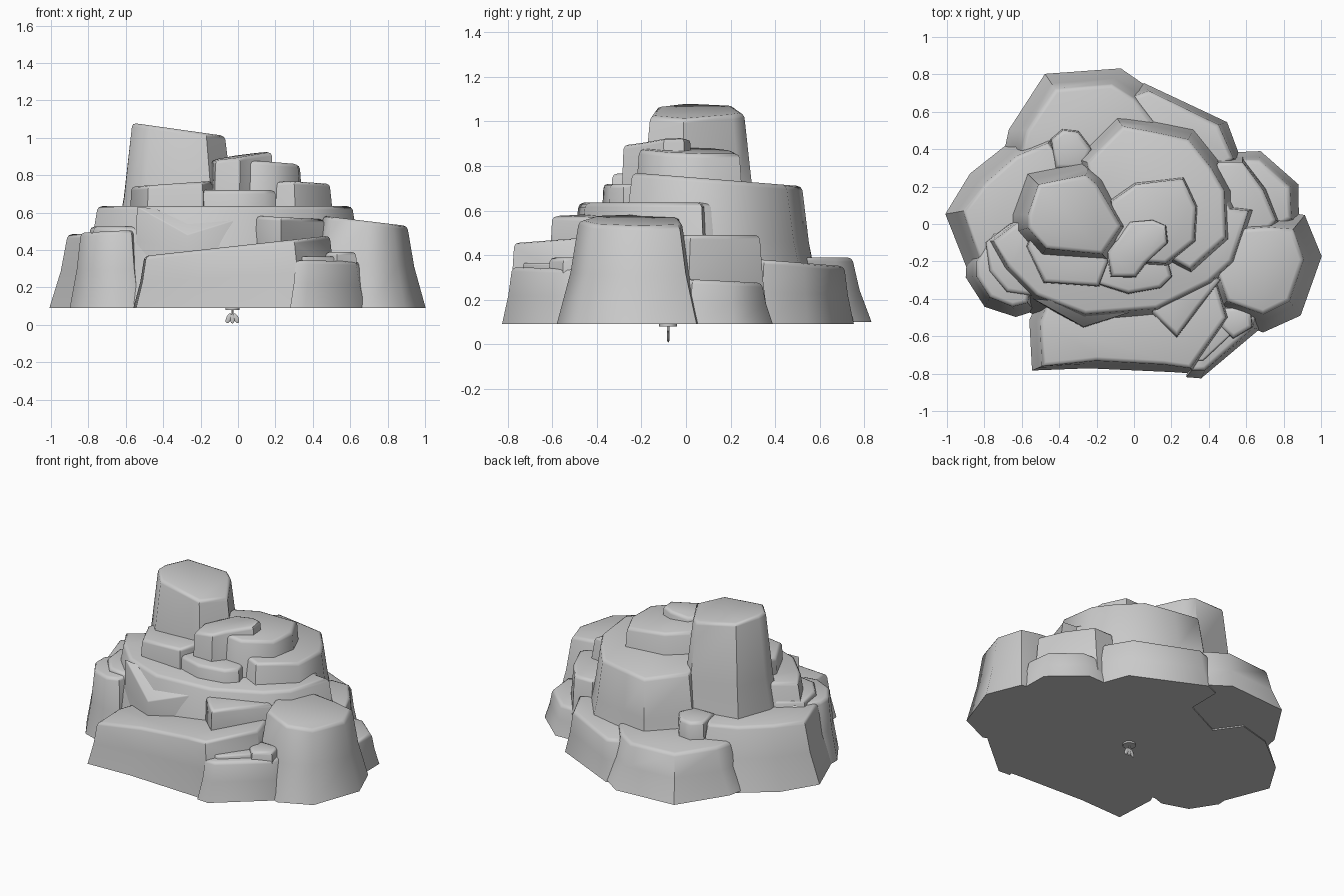
import bpy
import bmesh
import math
from mathutils import Vector

default_cube = bpy.data.objects.get("Cube")
if default_cube:
    bpy.data.objects.remove(default_cube, do_unlink=True)

stone = bpy.data.materials.new("stone grey")
stone.use_nodes = True
stone.diffuse_color = (0.6, 0.6, 0.6, 1)
stone.node_tree.nodes["Principled BSDF"].inputs["Base Color"].default_value = stone.diffuse_color

GROUND = 0.09   # underside of the outer boulders
BURIED = 0.28   # underside of the boulders stacked inside


def finish(obj, angle=48):
    obj.data.materials.append(stone)
    bpy.ops.object.select_all(action="DESELECT")
    obj.select_set(True)
    bpy.context.view_layer.objects.active = obj
    bpy.ops.object.shade_smooth_by_angle(angle=math.radians(angle))


def rock(name, top, height, flare=0.05, tilt=(0, 0), bottom=GROUND, worn_rim=0.02):
    """Boulder with a tilted, softly worn top whose walls spread outwards towards the foot."""
    centre = sum((Vector(p) for p in top), Vector((0, 0))) / len(top)
    bm = bmesh.new()
    rings = []
    for drop, spread in ((0, 0), (0.5, 0.38), (1, 1)):
        ring = []
        for p in top:
            offset = Vector(p) - centre
            spot = Vector(p) + offset.normalized() * flare * spread
            z = height + offset.x * tilt[0] + offset.y * tilt[1]
            ring.append(bm.verts.new((spot.x, spot.y, z + (bottom - z) * drop)))
        rings.append(ring)
    lid = bm.faces.new(rings[0])
    bm.faces.new(rings[-1][::-1])
    count = len(top)
    for upper, lower in zip(rings, rings[1:]):
        for i in range(count):
            j = (i + 1) % count
            bm.faces.new((upper[i], lower[i], lower[j], upper[j]))
    bmesh.ops.recalc_face_normals(bm, faces=bm.faces)
    bmesh.ops.bevel(bm, geom=list(lid.edges), offset=worn_rim, segments=2, profile=0.5, affect="EDGES")
    mesh = bpy.data.meshes.new(name)
    bm.to_mesh(mesh)
    bm.free()
    obj = bpy.data.objects.new(name, mesh)
    bpy.context.collection.objects.link(obj)
    finish(obj)


# Outer ring of boulders
rock("back_boulder", [(-.6, .4), (-.57, .5), (-.42, .72), (-.12, .745), (0, .67), (.15, .48), (-.1, .2), (-.45, .2)],
     .39, flare=.1, bottom=.1)
rock("left_boulder", [(-.91, .07), (-.79, .22), (-.63, .36), (-.46, .43), (-.3, .2), (-.4, -.2), (-.81, -.24)],
     .485, flare=.1)
rock("left_front_boulder", [(-.84, -.2), (-.84, -.28), (-.77, -.39), (-.65, -.44), (-.57, -.42), (-.5, -.1), (-.75, -.05)],
     .5, flare=.06, tilt=(.05, 0))
rock("left_ledge", [(-.79, -.1), (-.77, -.25), (-.68, -.36), (-.55, -.38), (-.5, 0), (-.66, 0)],
     .525, flare=.03, bottom=BURIED)
rock("back_right_boulder", [(.0, .68), (.08, .71), (.45, .53), (.53, .35), (.3, .2), (0, .3)],
     .37, flare=.05, tilt=(0, -.08))
rock("right_back_boulder", [(.45, .33), (.58, .33), (.69, .18), (.76, .02), (.6, -.15), (.35, 0)],
     .49, flare=.04)
rock("right_back_foot", [(.52, .34), (.67, .34), (.83, .2), (.84, .03), (.6, -.1), (.4, .1)],
     .285, flare=.05, tilt=(0, -.05))
rock("right_boulder", [(.57, -.03), (.72, -.02), (.85, -.03), (.905, -.19), (.83, -.41), (.69, -.48), (.5, -.41), (.45, -.25)],
     .555, flare=.1, tilt=(-.12, 0))
rock("front_slab", [(-.49, -.76), (-.2, -.73), (.16, -.75), (.3, -.77), (.49, -.5), (.4, -.2), (-.4, -.3), (-.5, -.52)],
     .42, flare=.06, tilt=(.11, 0))
rock("front_right_step", [(.31, -.78), (.38, -.78), (.63, -.56), (.66, -.45), (.4, -.3)],
     .34, flare=.05, tilt=(0, -.03))
rock("front_right_ledge", [(.33, -.73), (.37, -.73), (.53, -.58), (.5, -.45), (.35, -.5)],
     .365, flare=.01, bottom=.2, worn_rim=.01)
rock("front_right_stone", [(.47, -.55), (.53, -.61), (.63, -.55), (.62, -.45), (.48, -.45)],
     .39, flare=.02, bottom=.2)
rock("wedge_stone", [(.1, -.47), (.23, -.6), (.34, -.45), (.46, -.3), (.3, -.2), (.1, -.3)],
     .575, flare=.02, tilt=(-.05, 0), bottom=BURIED)
rock("small_back_stone", [(-.44, .45), (-.38, .5), (-.3, .49), (-.23, .4), (-.27, .3), (-.42, .3)],
     .5, flare=.02, bottom=BURIED)

# Broad middle tier that carries the upper stones, with a chipped front corner
rock("middle_tier", [(-.75, -.09), (-.67, -.23), (-.52, -.38), (-.26, -.48), (.12, -.45), (.4, -.31), (.52, -.2),
                     (.61, .07), (.51, .08), (.4, .3), (0, .4), (-.4, .2), (-.6, .02)],
     .635, flare=.12)
rock("chipped_corner", [(-.54, -.4), (-.27, -.55), (.02, -.46), (-.26, -.42)],
     .575, flare=.01, tilt=(0, 1), bottom=BURIED, worn_rim=.005)

# Upper tiers
rock("back_right_tier", [(-.25, .33), (-.06, .52), (.1, .49), (.29, .45), (.41, .3), (.48, .18), (.49, -.07),
                         (.3, -.24), (.05, -.1), (-.2, .1)],
     .735, flare=.1, tilt=(0, -.08), bottom=.2)
rock("front_tier", [(-.22, -.31), (-.03, -.37), (.14, -.34), (.2, -.28), (.15, -.1), (-.2, -.1)],
     .72, flare=.03, bottom=BURIED)
rock("left_tier", [(-.57, -.12), (-.48, -.31), (-.19, -.33), (-.14, -.2), (-.2, 0), (-.5, .05)],
     .755, flare=.03, tilt=(.07, 0), bottom=BURIED)
rock("upper_block", [(-.12, .12), (.01, .21), (.26, .24), (.33, .09), (.32, -.09), (.17, -.21), (.02, -.2), (-.1, -.1)],
     .87, flare=.06, tilt=(-.06, -.03), bottom=BURIED)
rock("peak_stone", [(-.02, .01), (.1, .02), (.17, -.01), (.18, -.1), (.06, -.21), (.01, -.28), (-.12, -.28), (-.14, -.15)],
     .905, flare=.03, tilt=(.12, .05), bottom=BURIED)

# Tall leaning pillar
rock("pillar", [(-.565, .05), (-.51, .21), (-.26, .26), (-.2, .21), (-.07, -.01), (-.17, -.16), (-.47, -.13), (-.565, -.02)],
     1.05, flare=.12, tilt=(-.14, 0), bottom=BURIED)

# Small sprig hanging under the pile: cap, stalk and three flat leaves
sprig = Vector((-.03, -.08, 0))
for part, radius, depth, z in (("cap", .04, .014, .086), ("stalk", .005, .07, .05)):
    bpy.ops.mesh.primitive_cylinder_add(vertices=10, radius=radius, depth=depth, location=sprig + Vector((0, 0, z)))
    bpy.context.object.name = "sprig_" + part
    finish(bpy.context.object)
for label, side in (("left", 1), ("middle", 0), ("right", -1)):
    bpy.ops.mesh.primitive_uv_sphere_add(segments=10, ring_count=6, radius=.02,
                                         location=sprig + Vector((side * .02, 0, .035)))
    leaf = bpy.context.object
    leaf.name = "sprig_leaf_" + label
    leaf.scale = (.7, .3, 1.4)
    leaf.rotation_euler.y = -side * .4
    finish(leaf)
